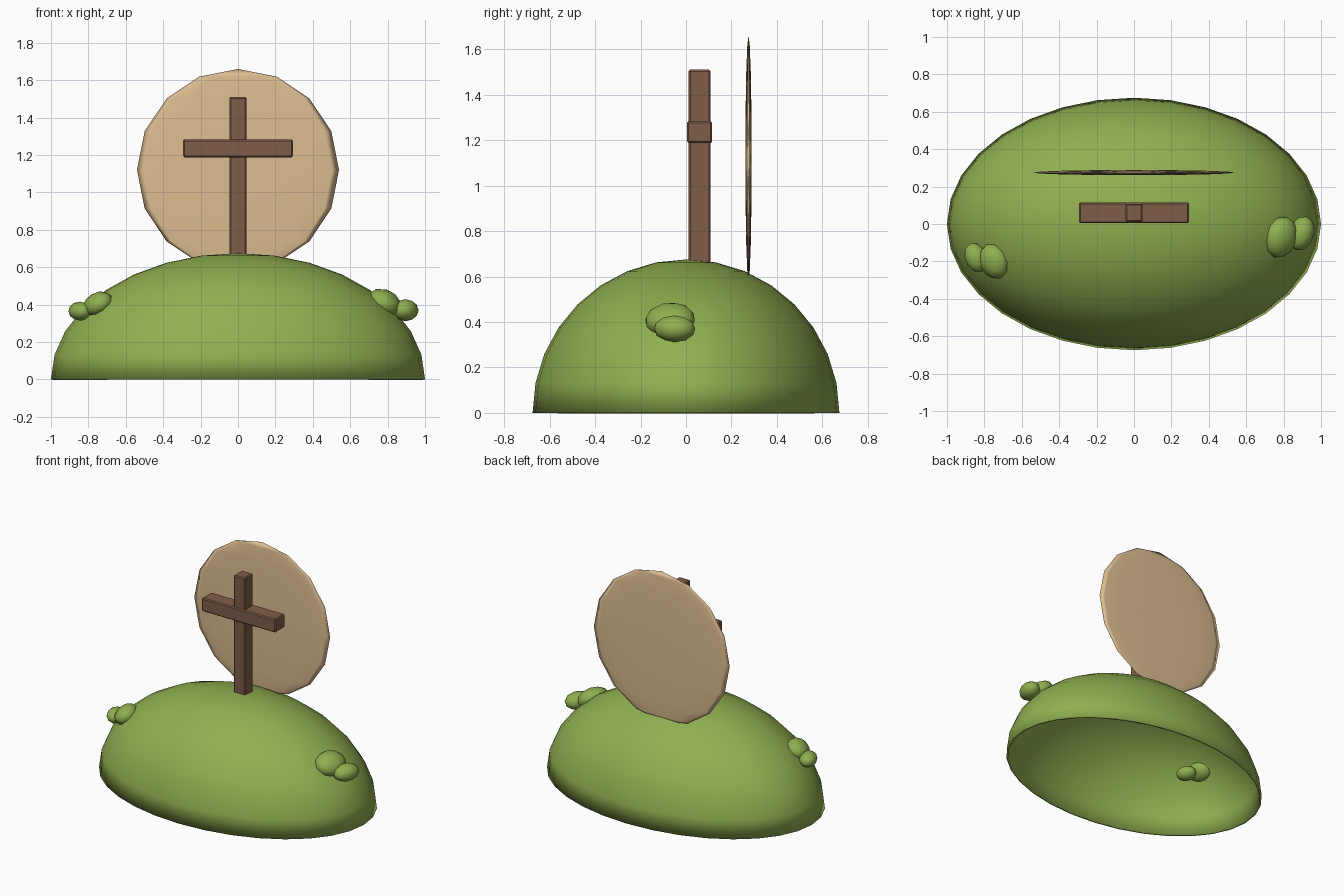
import bpy, bmesh, math
from mathutils import Matrix, Vector, Euler

cube = bpy.data.objects.get("Cube")
if cube:
    bpy.data.objects.remove(cube, do_unlink=True)


def material(name, rgb):
    m = bpy.data.materials.new(name)
    m.use_nodes = True
    m.diffuse_color = (*rgb, 1)
    m.node_tree.nodes["Principled BSDF"].inputs["Base Color"].default_value = (*rgb, 1)
    return m


GREEN = material("grass green", (0.28, 0.43, 0.08))
TAN = material("pale tan", (0.72, 0.51, 0.28))
BROWN = material("wood brown", (0.21, 0.11, 0.065))


def finish(bm, name, mat, smooth=True):
    mesh = bpy.data.meshes.new(name)
    for f in bm.faces:
        f.smooth = smooth
    bm.to_mesh(mesh)
    bm.free()
    mesh.materials.append(mat)
    obj = bpy.data.objects.new(name, mesh)
    bpy.context.collection.objects.link(obj)
    return obj


def placed(loc, scale, rot=(0, 0, 0)):
    return Matrix.LocRotScale(Vector(loc), Euler([math.radians(a) for a in rot]), Vector(scale))


# Hill: hollow half ellipsoid, open underneath
bm = bmesh.new()
bmesh.ops.create_uvsphere(bm, u_segments=32, v_segments=16, radius=1)
bmesh.ops.delete(bm, geom=[v for v in bm.verts if v.co.z < -0.01], context="VERTS")
bm.transform(placed((0, 0, 0), (1, 0.675, 0.675)))
hill = finish(bm, "hill", GREEN)
shell = hill.modifiers.new("thickness", "SOLIDIFY")
shell.thickness = 0.015
shell.offset = -1

# Sun disc: flattened sphere standing behind the cross
bm = bmesh.new()
bmesh.ops.create_uvsphere(bm, u_segments=16, v_segments=8, radius=0.54)
bm.transform(placed((0, 0.275, 1.12), (1, 0.026, 1)))
finish(bm, "sun_disc", TAN)


# Cross: two beams with softened edges
def beam(name, loc, size):
    bm = bmesh.new()
    bmesh.ops.create_cube(bm, size=1)
    bm.transform(placed(loc, size))
    bmesh.ops.bevel(bm, geom=bm.edges[:], offset=0.007, segments=1, affect="EDGES")
    finish(bm, name, BROWN, smooth=False)


beam("cross_post", (0, 0.06, 1.07), (0.09, 0.096, 0.88))
beam("cross_bar", (0, 0.06, 1.235), (0.586, 0.11, 0.096))


# Bushes: a big lump between two smaller ones, half sunk into the hill
def bush(name, side, centre, size, turn):
    lumps = (("middle", 0, 0, 0, (1.0, 1.2, 0.72), 32),
             ("outer", 0.11, 0.02, -0.04, (0.72, 1.0, 0.62), 0),
             ("inner", -0.11, -0.02, -0.04, (0.72, 0.9, 0.62), 0))
    for part, dx, dy, dz, scale, tilt in lumps:
        bm = bmesh.new()
        bmesh.ops.create_icosphere(bm, subdivisions=2, radius=size)
        loc = (centre[0] + side * dx * size / 0.095, centre[1] + dy, centre[2] + dz)
        bm.transform(placed(loc, scale, (0, side * tilt, -side * turn)))
        finish(bm, f"{name}_{part}", GREEN)


bush("left_bush", 1, (0.785, -0.07, 0.41), 0.095, 18)
bush("right_bush", -1, (-0.75, -0.2, 0.405), 0.082, 22)
